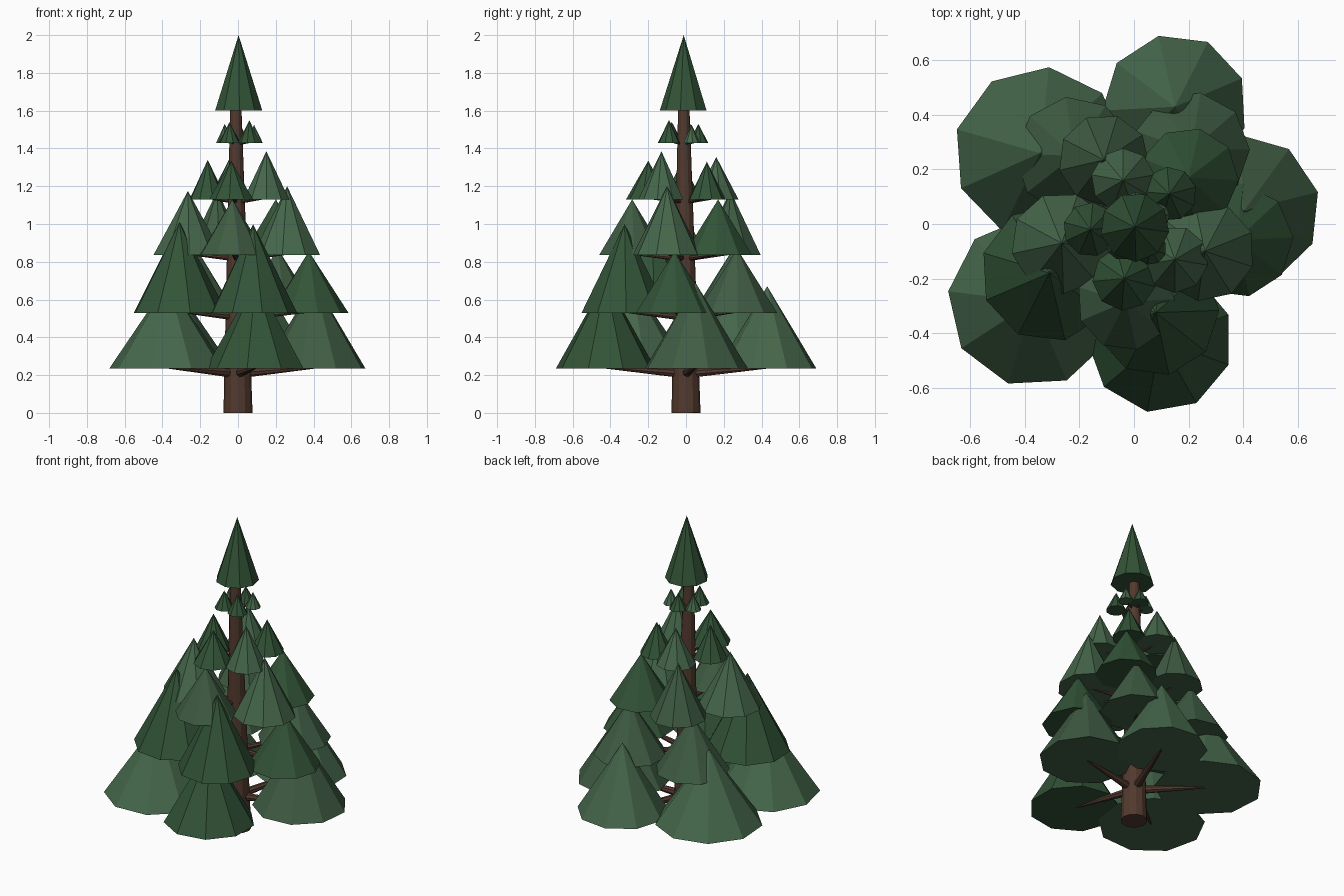
import bpy, bmesh, math
from mathutils import Vector

if "Cube" in bpy.data.objects:
    bpy.data.objects.remove(bpy.data.objects["Cube"])


def material(name, rgb):
    m = bpy.data.materials.new(name)
    m.diffuse_color = (*rgb, 1)
    m.use_nodes = True
    m.node_tree.nodes["Principled BSDF"].inputs["Base Color"].default_value = m.diffuse_color
    return m


BARK = material("bark", (0.085, 0.042, 0.028))
GREENS = {
    "d": material("dark_green", (0.032, 0.088, 0.038)),
    "m": material("mid_green", (0.05, 0.108, 0.056)),
    "l": material("light_green", (0.06, 0.135, 0.07)),
}


def taper(name, start, end, r1, r2, sides, mat, phase=0.0):
    """Closed cone or tapered cylinder running from start to end."""
    start, end = Vector(start), Vector(end)
    axis = end - start
    bm = bmesh.new()
    low, high = [], []
    # upright parts keep their ring horizontal, branches turn with their axis
    rot = Vector((0, 0, 1)).rotation_difference(axis).to_matrix()
    for i in range(sides):
        a = math.radians(phase) + 2 * math.pi * i / sides
        d = rot @ Vector((math.cos(a), math.sin(a), 0))
        low.append(bm.verts.new(start + d * r1))
        if r2 > 0:
            high.append(bm.verts.new(end + d * r2))
    bm.faces.new(low[::-1])
    if r2 > 0:
        bm.faces.new(high)
    else:
        tip = bm.verts.new(end)
    for i in range(sides):
        j = (i + 1) % sides
        if r2 > 0:
            bm.faces.new((low[i], low[j], high[j], high[i]))
        else:
            bm.faces.new((low[i], low[j], tip))
    me = bpy.data.meshes.new(name)
    bm.to_mesh(me)
    bm.free()
    me.materials.append(mat)
    ob = bpy.data.objects.new(name, me)
    bpy.context.collection.objects.link(ob)
    return ob


def trunk_point(z):
    return Vector((-0.012 * z / 1.65, -0.012 * z / 1.65, z))


# Trunk and crown tip
taper("trunk", (0, 0, 0), trunk_point(1.65), 0.077, 0.029, 12, BARK)
taper("crown", (0.003, -0.012, 1.6), (0.003, -0.012, 2.0), 0.127, 0, 9, GREENS["d"], 32)

# Tiers: base height, then clumps as (x, y, radius, height, turn, green)
tiers = [
    (0.235, [(0.15, 0.43, 0.267, 0.435, 23, "l"),
             (-0.345, 0.26, 0.317, 0.46, 4, "l"),
             (-0.37, -0.285, 0.314, 0.46, 13, "l"),
             (0.095, -0.425, 0.268, 0.47, 20, "d"),
             (0.405, 0.05, 0.278, 0.455, 14, "m")]),
    (0.53, [(0.21, 0.27, 0.215, 0.34, 1, "m"),
            (-0.22, 0.25, 0.218, 0.34, 18, "m"),
            (-0.31, -0.18, 0.253, 0.48, 3, "d"),
            (0.08, -0.325, 0.233, 0.47, 2, "d"),
            (0.375, -0.06, 0.21, 0.325, 3, "d")]),
    (0.835, [(0.2, 0.17, 0.184, 0.295, 37, "d"),
             (-0.11, 0.235, 0.168, 0.34, 33, "m"),
             (-0.265, -0.07, 0.187, 0.34, 32, "l"),
             (-0.03, -0.285, 0.18, 0.295, 3, "m"),
             (0.26, -0.1, 0.184, 0.365, 22, "l")]),
    (1.13, [(0.13, 0.11, 0.1, 0.2, 15, "d"),
            (-0.04, 0.16, 0.118, 0.225, 10, "l"),
            (-0.16, -0.02, 0.1, 0.21, 5, "d"),
            (-0.035, -0.2, 0.118, 0.205, 25, "d"),
            (0.15, -0.13, 0.123, 0.255, 30, "l")]),
    (1.43, [(0.085, 0.03, 0.046, 0.095, 5, "l"),
            (0.01, 0.065, 0.053, 0.1, 15, "d"),
            (-0.07, 0.025, 0.046, 0.1, 25, "l"),
            (-0.045, -0.075, 0.057, 0.11, 10, "d"),
            (0.06, -0.09, 0.06, 0.12, 20, "d")]),
]

for t, (z, clumps) in enumerate(tiers, 1):
    for c, (x, y, r, h, turn, green) in enumerate(clumps, 1):
        taper(f"foliage_{t}_{c}", (x, y, z), (x, y, z + h), r, 0, 9, GREENS[green], turn)
        # Branch from the trunk rising slightly into the clump
        thick = 0.032 - 0.005 * t
        taper(f"branch_{t}_{c}", trunk_point(z - 0.03 + 0.004 * t),
              (x, y, z + 0.006), thick, thick * 0.25, 8, BARK)
